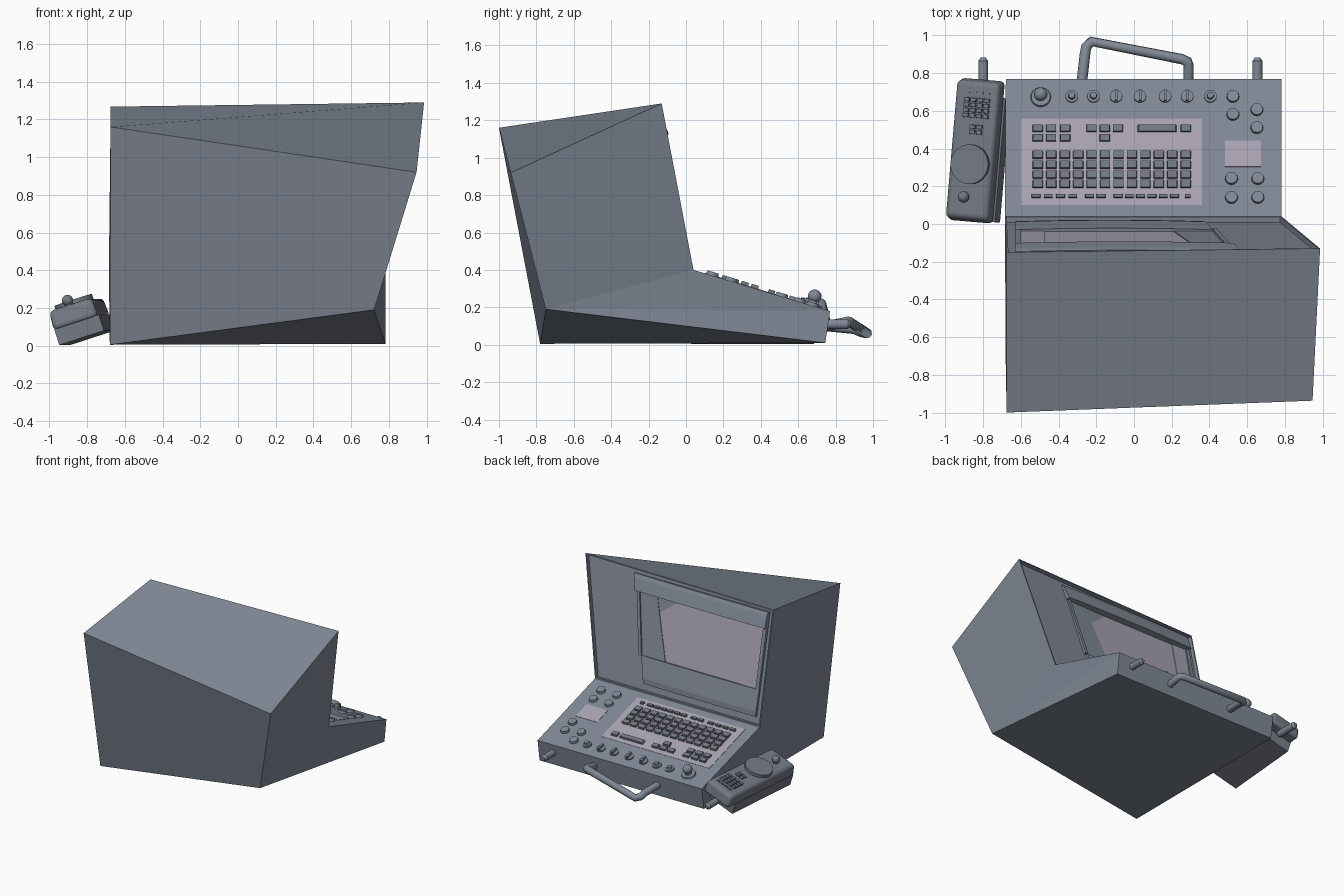
import bpy, bmesh, math
from mathutils import Matrix, Vector

if "Cube" in bpy.data.objects:
    bpy.data.objects.remove(bpy.data.objects["Cube"])

TILT = math.atan(0.22 / 0.72)
T = Matrix.Translation


def material(name, rgb):
    m = bpy.data.materials.new(name)
    m.diffuse_color = (*rgb, 1)
    m.use_nodes = True
    m.node_tree.nodes["Principled BSDF"].inputs["Base Color"].default_value = m.diffuse_color
    return m


lilac = material("pale_panel", (.40, .37, .45))
grey = material("blue_grey", (.22, .25, .305))
dark = material("dark_grey", (.17, .19, .23))


def finish(name, bm, mat=grey, smooth=False, bevel=0, segs=2):
    bmesh.ops.recalc_face_normals(bm, faces=bm.faces)
    me = bpy.data.meshes.new(name)
    bm.to_mesh(me)
    bm.free()
    ob = bpy.data.objects.new(name, me)
    bpy.context.collection.objects.link(ob)
    me.materials.append(mat)
    if bevel:
        m = ob.modifiers.new("bevel", 'BEVEL')
        m.width, m.segments = bevel, segs
    if smooth:
        bpy.ops.object.select_all(action='DESELECT')
        ob.select_set(True)
        bpy.context.view_layer.objects.active = ob
        bpy.ops.object.shade_smooth_by_angle(angle=math.radians(35))
    return ob


def box(bm, M, sx, sy, h, taper=1.0):
    """Box standing on the local z = 0 plane, top scaled by taper."""
    for v in bmesh.ops.create_cube(bm, size=1)["verts"]:
        k = taper if v.co.z > 0 else 1
        v.co = M @ Vector((v.co.x * sx * k, v.co.y * sy * k, (v.co.z + .5) * h))


def cyl(bm, M, r, h, r2=None, n=24):
    bmesh.ops.create_cone(bm, cap_ends=True, segments=n, radius1=r,
                          radius2=r if r2 is None else r2, depth=h,
                          matrix=M @ T((0, 0, h / 2)))


def deck(x, y, up=0):
    """Frame lying on the sloping keyboard deck."""
    return T((x, y, .40 - (y - .04) * .22 / .72)) @ Matrix.Rotation(-TILT, 4, 'X') @ T((0, 0, up))


# Housing: skewed monitor box running into the keyboard wedge
bm = bmesh.new()
P = {k: bm.verts.new(c) for k, c in dict(
    A=(-.675, -1, 1.16), B=(.947, -.937, .92), C=(.987, -.13, 1.29), D=(-.675, -.15, 1.268),
    E=(-.685, .04, .40), F=(.783, .04, .40), G=(-.68, .77, .18), H=(.783, .77, .18),
    I=(-.68, .745, .01), J=(.783, .745, .01), K=(-.68, -.78, .005), L=(.722, -.75, .19)).items()}
faces = {f: bm.faces.new([P[k] for k in f]) for f in
         ("ADCB", "DEFC", "EGHF", "GIJH", "ABLK", "KLJI", "BCFL", "FHL", "HJL", "DEK", "KDA", "EGK", "GIK")}
bmesh.ops.recalc_face_normals(bm, faces=bm.faces)
# shallow recess for the screen panel
f = faces["DEFC"]
bmesh.ops.inset_region(bm, faces=[f], thickness=.013, depth=0)
f.normal_update()
n = f.normal.copy()
new = bmesh.ops.extrude_discrete_faces(bm, faces=[f])["faces"][0]
for v in new.verts:
    v.co -= n * .03
finish("housing", bm)


# Screen surround, laid out in (x, z) on the leaning panel
def scr(x, z, out):
    return Vector((x, .037 - .185 * (z - .4) / .87 + out * .978, z + out * .21))


def right_edge(z):
    return .37 + .19 * (z - .46) / .78


def bar(bm, profile, bulge):
    """Bar across the screen, bowed outwards in the middle."""
    N, rings = 12, []
    for i in range(N + 1):
        t = i / N
        rings.append([bm.verts.new(scr(-.63 + t * (right_edge(z) + .63), z,
                                       o + (bulge * 4 * t * (1 - t) if o > -.02 else 0)))
                      for z, o in profile])
    m = len(profile)
    for a, b in zip(rings, rings[1:]):
        for j in range(m):
            bm.faces.new((a[j], a[(j + 1) % m], b[(j + 1) % m], b[j]))
    bm.faces.new(rings[0])
    bm.faces.new(rings[-1])


def slab(bm, pts, o0, o1):
    lo = [bm.verts.new(scr(x, z, o0)) for x, z in pts]
    hi = [bm.verts.new(scr(x, z, o1)) for x, z in pts]
    bm.faces.new(lo)
    bm.faces.new(hi)
    for i in range(len(pts)):
        j = (i + 1) % len(pts)
        bm.faces.new((lo[i], lo[j], hi[j], hi[i]))


bm = bmesh.new()
bar(bm, [(1.24, -.035), (1.24, -.005), (1.21, .004), (1.12, .016), (1.12, -.035)], .008)
bar(bm, [(.66, -.035), (.66, -.012), (.50, -.004), (.46, -.01), (.46, -.035)], .008)
slab(bm, [(.415, .66), (.44, .66), (.525, 1.12), (.50, 1.12)], -.035, -.006)
slab(bm, [(-.63, .66), (-.60, .66), (-.60, 1.12), (-.63, 1.12)], -.035, -.008)
slab(bm, [(.21, .66), (.415, .66), (.50, 1.12), (.35, 1.12)], -.035, -.018)
finish("screen_surround", bm)
bm = bmesh.new()
slab(bm, [(-.60, .65), (.21, .65), (.35, 1.13), (-.60, 1.13)], -.035, -.023)
slab(bm, [(-.60, .66), (-.475, .66), (-.475, 1.12), (-.60, 1.12)], -.035, -.018)
finish("screen", bm, lilac)

# Pale deck panels
bm = bmesh.new()
box(bm, deck(-.12, .33), .96, .48, .004)
finish("keyboard_panel", bm, lilac)
bm = bmesh.new()
box(bm, deck(.578, .372), .19, .145, .004)
finish("touch_pad", bm, lilac)

# Keys
bm = bmesh.new()
keys = [(-.51 + .0713 * c, y, .055, .043) for c in range(12) for y in (.365, .312, .26, .21)]
keys += [(x, y, .055, .038) for x in (-.51, -.44, -.365) for y in (.505, .455)]
keys += [(x, .505, .055, .038) for x in (-.225, -.155, -.085, .275)]
keys += [(-.155, .455, .055, .038), (.123, .505, .21, .038)]
keys += [(x, .145, .048, .02) for x in (-.52, -.455, -.39, -.325, -.235, -.175, -.085, -.025, .035, .095, .155, .215)]
keys += [(.285, .145, .03, .02)]
for x, y, w, d in keys:
    box(bm, deck(x, y), w, d, .02, .92)
finish("keys", bm, dark)

# Round push buttons
bm = bmesh.new()
for x, y in ((.525, .675), (.652, .605), (.525, .58), (.652, .51),
             (.517, .24), (.657, .24), (.517, .14), (.657, .14)):
    cyl(bm, deck(x, y), .034, .02, .031)
finish("round_buttons", bm, smooth=True)

# Row of dials, some with a grip bar
bm = bmesh.new()
for i, x in enumerate((-.33, -.215, -.095, .032, .165, .282, .405)):
    cyl(bm, deck(x, .675), .033, .014)
    if i in (2, 3, 4, 5):
        box(bm, deck(x, .675, .012), .013, .058, .022)
    else:
        cyl(bm, deck(x, .675, .014), .019, .018, .016)
finish("dials", bm, smooth=True)

# Joystick
bm = bmesh.new()
J = deck(-.495, .672)
cyl(bm, J, .055, .014, .05)
cyl(bm, J, .028, .05, .014)
bmesh.ops.create_uvsphere(bm, u_segments=20, v_segments=12, radius=.036, matrix=J @ T((0, 0, .055)))
finish("joystick", bm, smooth=True)

# Carrying handle
cu = bpy.data.curves.new("carry_handle", 'CURVE')
cu.dimensions = '3D'
cu.bevel_depth, cu.bevel_resolution, cu.use_fill_caps = .028, 2, True
path = [(-.277, .75, .10), (-.260, .90, .085), (-.253, .94, .068), (-.225, .968, .062),
        (.255, .874, .122), (.283, .862, .123), (.29, .84, .118), (.288, .75, .10)]
sp = cu.splines.new('POLY')
sp.points.add(len(path) - 1)
for p, c in zip(sp.points, path):
    p.co = (*c, 1)
cu.materials.append(grey)
handle = bpy.data.objects.new("carry_handle", cu)
bpy.context.collection.objects.link(handle)

# Pegs on the near edge
bm = bmesh.new()
for x in (-.80, .655):
    M = T((x, .70, .11)) @ Matrix.Rotation(-math.pi / 2, 4, 'X')
    cyl(bm, M, .026, .165, n=16)
    cyl(bm, M @ T((0, 0, .165)), .026, .018, .013, n=16)
finish("pegs", bm, smooth=True)

# Handset on its tilted cradle
HS = T((-.848, .39, .165)) @ Matrix.Rotation(math.radians(-4.9), 4, 'Z') @ Matrix.Rotation(math.radians(-18), 4, 'Y')
bm = bmesh.new()
box(bm, HS @ T((.01, -.04, -.133)), .25, .66, .09)
finish("handset_cradle", bm, dark)
bm = bmesh.new()
box(bm, HS @ T((.005, 0, -.05)), .25, .765, .105, .95)
finish("handset_body", bm, dark, smooth=True, bevel=.025, segs=3)
bm = bmesh.new()
cyl(bm, HS @ T((.005, -.075, .045)), .105, .035, n=32)
finish("handset_disc", bm, dark, smooth=True)
bm = bmesh.new()
cyl(bm, HS @ T((-.01, -.25, .05)), .022, .03, n=16)
bmesh.ops.create_uvsphere(bm, u_segments=16, v_segments=8, radius=.03, matrix=HS @ T((-.01, -.25, .082)))
finish("handset_knob", bm, dark, smooth=True)
bm = bmesh.new()
for c in range(4):
    x = -.045 + c * .037
    box(bm, HS @ T((x, .307, .052)), .026, .009, .01)
    for y in (.268, .24, .212, .184):
        box(bm, HS @ T((x, y, .052)), .032, .022, .014, .9)
for x in (.0, .037):
    for y in (.125, .097):
        box(bm, HS @ T((x, y, .052)), .032, .022, .014, .9)
finish("handset_keys", bm, dark)
